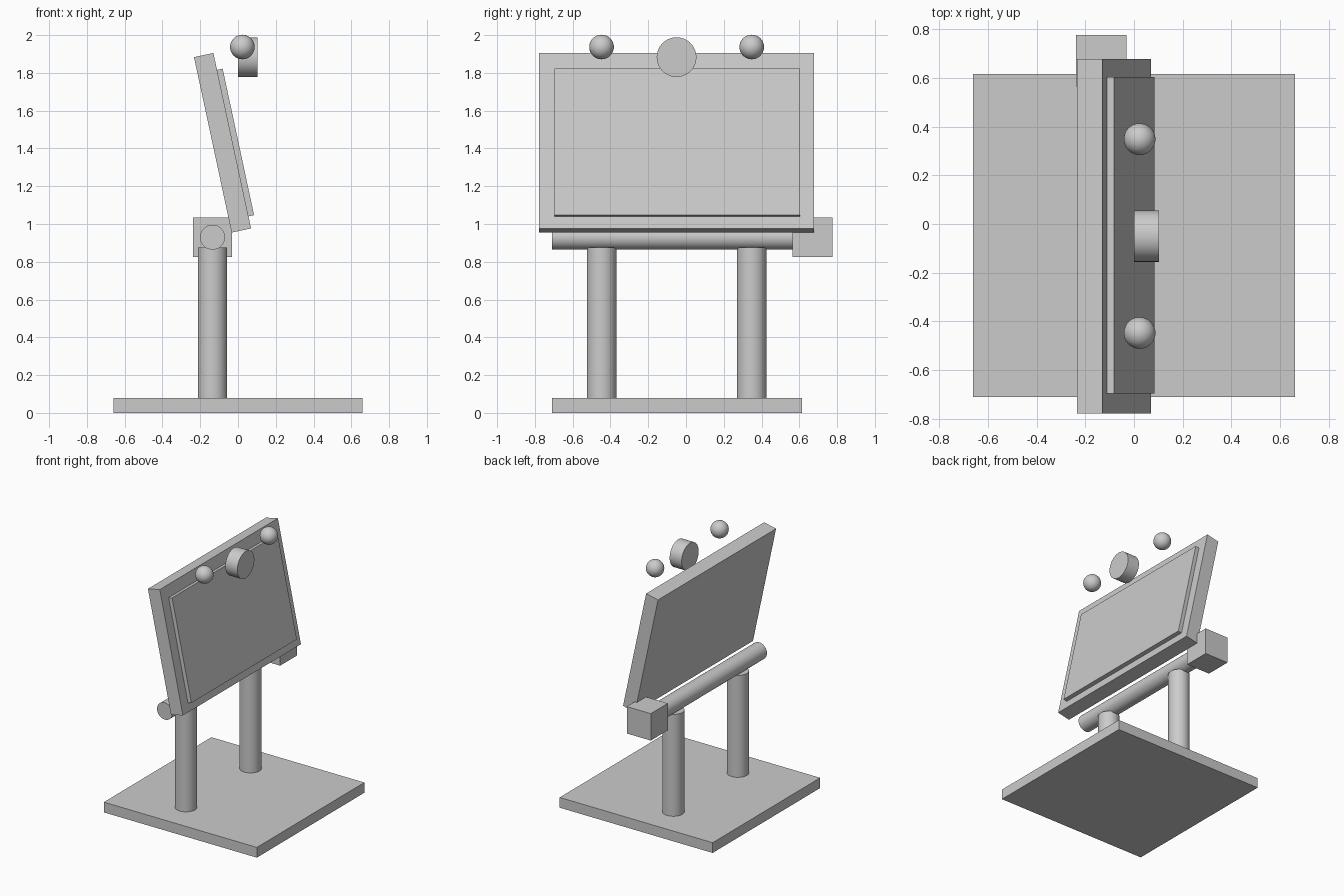
import bpy
from math import radians, cos, sin, pi

cube = bpy.data.objects.get("Cube")
if cube:
    bpy.data.objects.remove(cube, do_unlink=True)

grey = bpy.data.materials.new("plain grey")
grey.use_nodes = True
COLOUR = (0.6, 0.6, 0.6, 1)
grey.diffuse_color = COLOUR
grey.node_tree.nodes["Principled BSDF"].inputs["Base Color"].default_value = COLOUR


def finish(name, smooth=False):
    obj = bpy.context.object
    obj.name = obj.data.name = name
    obj.data.materials.append(grey)
    if smooth:
        bpy.ops.object.shade_smooth_by_angle(angle=radians(35))
    return obj


def box(name, centre, size, tilt=0):
    bpy.ops.mesh.primitive_cube_add(size=1, location=centre, rotation=(0, tilt, 0))
    bpy.context.object.scale = size
    bpy.ops.object.transform_apply(location=False, rotation=False, scale=True)
    return finish(name)


def cylinder(name, centre, radius, length, rotation=(0, 0, 0)):
    bpy.ops.mesh.primitive_cylinder_add(vertices=64, radius=radius, depth=length,
                                        location=centre, rotation=rotation)
    return finish(name, True)


# Base plate
box("base_plate", (0, -0.048, 0.04), (1.32, 1.325, 0.08))

# Posts and the small balls above them share the same spacing
for side, y in (("right", -0.447), ("left", 0.348)):
    cylinder(side + "_post", (-0.135, y, 0.475), 0.078, 0.8)
    bpy.ops.mesh.primitive_uv_sphere_add(segments=48, ring_count=24, radius=0.065,
                                         location=(0.023, y, 1.937))
    finish(side + "_ball", True)

# Hinge rod and the block on its end
cylinder("hinge_rod", (-0.135, -0.048, 0.93), 0.066, 1.325, (pi / 2, 0, 0))
box("hinge_block", (-0.135, 0.67, 0.93), (0.207, 0.21, 0.21))

# Tilted panel with a raised screen on its +x face
tilt = radians(-12.1)
px, pz = -0.082, 1.43
box("panel", (px, -0.05, pz), (0.105, 1.455, 0.95), tilt)
out, along = 0.058, -0.013
box("screen", (px + out * cos(tilt) + along * sin(tilt), -0.046,
               pz - out * sin(tilt) + along * cos(tilt)), (0.05, 1.3, 0.793), tilt)

# Round disc floating near the top of the panel
cylinder("disc", (0.051, -0.05, 1.883), 0.105, 0.103, (0, pi / 2, 0))
